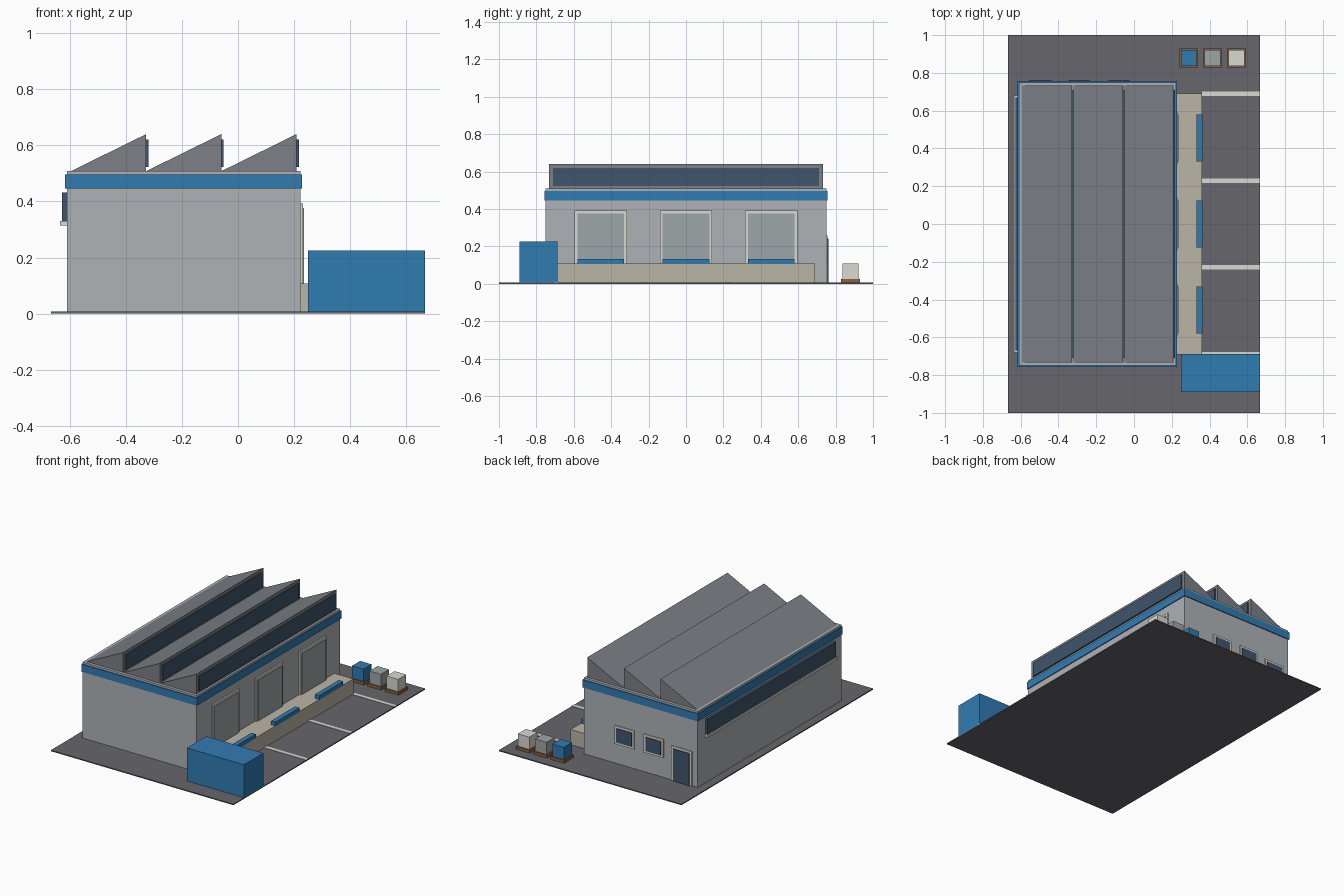
import bpy

if "Cube" in bpy.data.objects:
    bpy.data.objects.remove(bpy.data.objects["Cube"])


def mat(name, r, g, b):
    m = bpy.data.materials.new(name)
    m.diffuse_color = (r, g, b, 1)
    m.use_nodes = True
    m.node_tree.nodes["Principled BSDF"].inputs["Base Color"].default_value = m.diffuse_color
    return m


BLUE = mat("blue_paint", 0.03, 0.2, 0.45)
GLASS = mat("dark_glass", 0.05, 0.09, 0.15)
ASPHALT = mat("asphalt", 0.135, 0.135, 0.15)
WALL = mat("wall_grey", 0.43, 0.45, 0.47)
ROOF = mat("roof_grey", 0.2, 0.215, 0.235)
DOOR = mat("door_grey", 0.34, 0.38, 0.39)
TRIM = mat("trim_white", 0.7, 0.69, 0.65)
CONCRETE = mat("concrete", 0.5, 0.46, 0.38)
WOOD = mat("pallet_wood", 0.26, 0.12, 0.05)


def mesh(name, verts, faces, material):
    me = bpy.data.meshes.new(name)
    me.from_pydata(verts, [], faces)
    me.materials.append(material)
    ob = bpy.data.objects.new(name, me)
    bpy.context.collection.objects.link(ob)
    return ob


def prism(name, profile, y0, y1, material):
    """Extrude an x-z profile (counter-clockwise seen from the front) along y."""
    n = len(profile)
    verts = [(x, y, z) for y in (y0, y1) for x, z in profile]
    faces = [tuple(range(n)), tuple(range(2 * n - 1, n - 1, -1))]
    faces += [(i, i + n, (i + 1) % n + n, (i + 1) % n) for i in range(n)]
    return mesh(name, verts, faces, material)


def box(name, x0, x1, y0, y1, z0, z1, material):
    return prism(name, [(x0, z0), (x1, z0), (x1, z1), (x0, z1)], y0, y1, material)


G = 0.007  # top of the yard slab

# Yard and main hall
box("yard", -0.667, 0.667, -1, 1, 0, G, ASPHALT)
box("hall_walls", -0.61, 0.222, -0.75, 0.75, G, 0.5, WALL)
box("hall_blue_band", -0.616, 0.228, -0.756, 0.756, 0.446, 0.496, BLUE)
box("roof_edge", -0.61, 0.222, -0.75, 0.75, 0.496, 0.509, WALL)

# Sawtooth roof with clerestory glazing
PITCH = 0.268
for i in range(3):
    x0 = -0.595 + i * PITCH
    x1 = x0 + PITCH
    prism(f"sawtooth_{i}", [(x0, 0.508), (x1, 0.508), (x1, 0.64)], -0.732, 0.732, ROOF)
    box(f"clerestory_glass_{i}", x1 - 0.002, x1 + 0.008, -0.71, 0.71, 0.522, 0.62, GLASS)

# Loading dock, roller doors, bumpers
box("loading_dock", 0.222, 0.36, -0.69, 0.69, G, 0.107, CONCRETE)
for i in (-1, 0, 1):
    y = i * 0.456
    box(f"dock_door_frame_{i + 1}", 0.22, 0.231, y - 0.14, y + 0.14, 0.107, 0.392, TRIM)
    box(f"dock_door_{i + 1}", 0.22, 0.236, y - 0.125, y + 0.125, 0.107, 0.376, DOOR)
    box(f"dock_bumper_{i + 1}", 0.33, 0.362, y - 0.125, y + 0.125, 0.105, 0.133, BLUE)

# Bay lines and container
for i in range(4):
    y = -0.69 + i * 0.46
    box(f"bay_line_{i}", 0.36, 0.667, y - 0.012, y + 0.012, G, G + 0.003, TRIM)
box("container", 0.25, 0.667, -0.89, -0.688, G, 0.225, BLUE)

# Long strip window and sill on the left wall
box("strip_window", -0.628, -0.608, -0.67, 0.67, 0.33, 0.432, GLASS)
box("strip_window_sill", -0.635, -0.608, -0.68, 0.68, 0.315, 0.33, TRIM)

# Rear door and windows: (name, centre x, half width, bottom, top, lower frame margin)
for name, x, w, z0, z1, low in (("rear_door", -0.497, 0.06, G, 0.22, 0),
                                ("rear_window_a", -0.292, 0.056, 0.152, 0.243, 0.015),
                                ("rear_window_b", -0.079, 0.056, 0.152, 0.243, 0.015)):
    box(name + "_frame", x - w - 0.015, x + w + 0.015, 0.748, 0.757, z0 - low, z1 + 0.015, TRIM)
    box(name, x - w, x + w, 0.748, 0.762, z0, z1, GLASS)

# Pallets with crates
for i, m in enumerate((BLUE, DOOR, TRIM)):
    x, y = 0.29 + i * 0.126, 0.879
    box(f"pallet_{i}", x - 0.05, x + 0.05, y - 0.05, y + 0.05, G, 0.026, WOOD)
    box(f"crate_{i}", x - 0.042, x + 0.042, y - 0.042, y + 0.042, 0.026, 0.107, m)
